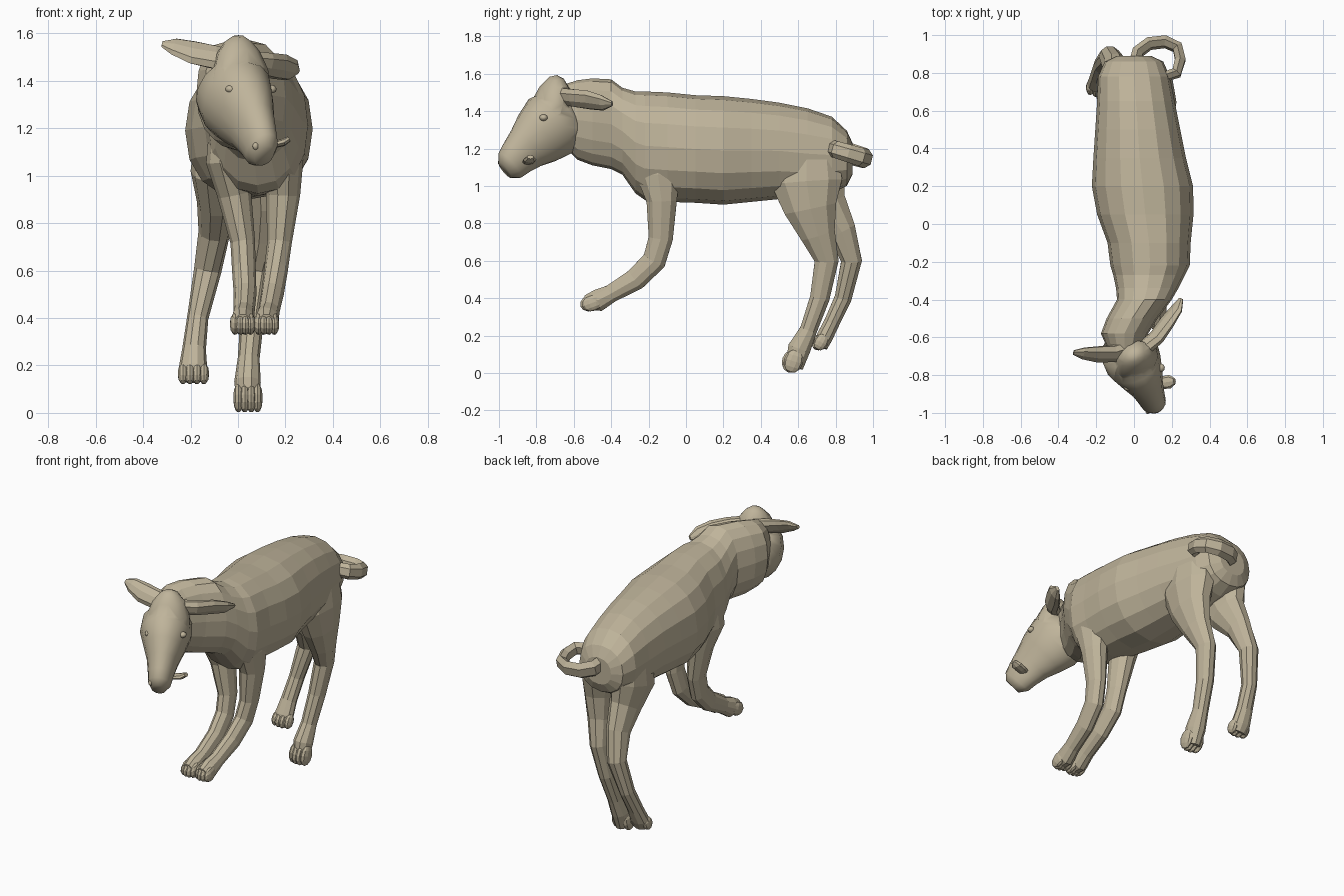
import bpy, bmesh, math
from mathutils import Vector

# Dull fawn coat
coat = bpy.data.materials.new("fawn_coat")
coat.diffuse_color = (0.52, 0.455, 0.325, 1)


def make(name, bm, smooth=False):
    bmesh.ops.recalc_face_normals(bm, faces=bm.faces)
    for f in bm.faces:
        f.smooth = smooth
    mesh = bpy.data.meshes.new(name)
    bm.to_mesh(mesh)
    bm.free()
    mesh.materials.append(coat)
    obj = bpy.data.objects.new(name, mesh)
    bpy.context.collection.objects.link(obj)
    return obj


def loft(name, pts, sides=12, ref=(1, 0, 0), axis=None, smooth=False, power=1.0):
    """Skin rings (x, y, z, half width along ref, other half width); power < 1 is boxier."""
    bm = bmesh.new()
    rings = []
    bulge = lambda v: math.copysign(abs(v) ** power, v)
    for i, p in enumerate(pts):
        before = Vector(pts[max(i - 1, 0)][:3])
        after = Vector(pts[min(i + 1, len(pts) - 1)][:3])
        t = Vector(axis) if axis else (after - before).normalized()
        side = Vector(ref)
        side = (side - t * side.dot(t)).normalized()
        up = t.cross(side)
        ring = []
        for k in range(sides):
            a = 2 * math.pi * k / sides
            ring.append(bm.verts.new(Vector(p[:3]) + side * p[3] * bulge(math.cos(a))
                                     + up * p[4] * bulge(math.sin(a))))
        rings.append(ring)
    for r, s in zip(rings, rings[1:]):
        for k in range(sides):
            j = (k + 1) % sides
            bm.faces.new((r[k], r[j], s[j], s[k]))
    bm.faces.new(rings[0])
    bm.faces.new(rings[-1])
    return make(name, bm, smooth)


def blob(name, loc, size, rot=(0, 0, 0), smooth=False):
    bm = bmesh.new()
    bmesh.ops.create_uvsphere(bm, u_segments=10, v_segments=6, radius=1)
    obj = make(name, bm, smooth)
    obj.location, obj.scale, obj.rotation_euler = loc, size, rot
    return obj


def toes(name, loc, size, spread, rot=(0, 0, 0)):
    for i in range(4):
        u = (i - 1.5) / 1.5
        inner = 1 - abs(u)
        blob(f"{name}_{i + 1}", (loc[0] + u * spread, loc[1] - inner * 0.015, loc[2]), size, rot)


def fuse(name, parts):
    """Union overlapping parts into one clean skin."""
    base = parts[0]
    for p in parts[1:]:
        mod = base.modifiers.new("union", "BOOLEAN")
        mod.operation, mod.solver, mod.object = "UNION", "EXACT", p
    bpy.context.view_layer.update()
    deps = bpy.context.evaluated_depsgraph_get()
    mesh = bpy.data.meshes.new_from_object(base.evaluated_get(deps))
    base.modifiers.clear()
    base.data, base.name = mesh, name
    for p in parts[1:]:
        bpy.data.objects.remove(p)


# Torso and neck: y, centre x, half width, top, bottom
torso = [
    (0.89, 0.0, 0.09, 1.23, 1.06), (0.86, 0.0, 0.155, 1.295, 1.0),
    (0.78, 0.0, 0.19, 1.37, 0.96), (0.65, 0.01, 0.205, 1.415, 0.93),
    (0.5, 0.02, 0.225, 1.445, 0.93), (0.35, 0.03, 0.245, 1.465, 0.915),
    (0.2, 0.045, 0.268, 1.48, 0.90), (0.05, 0.06, 0.255, 1.485, 0.91),
    (-0.1, 0.08, 0.22, 1.5, 0.915), (-0.22, 0.085, 0.21, 1.505, 0.925),
    (-0.27, 0.08, 0.19, 1.505, 0.96), (-0.34, 0.07, 0.165, 1.525, 1.06),
    (-0.4, 0.055, 0.145, 1.57, 1.09), (-0.5, -0.01, 0.135, 1.575, 1.11),
    (-0.58, -0.05, 0.125, 1.565, 1.14), (-0.66, -0.05, 0.09, 1.54, 1.22),
]
body = [loft("torso_and_neck", [(x, y, (t + b) / 2, w, (t - b) / 2) for y, x, w, t, b in torso],
             sides=16, axis=(0, 1, 0), power=0.9)]

# Front legs: y, z, right x, left x, half width, half depth
front = [
    (-0.13, 1.33, 0.15, 0.0, 0.05, 0.09), (-0.14, 1.22, 0.185, -0.04, 0.08, 0.125),
    (-0.15, 1.06, 0.19, -0.05, 0.085, 0.125),
    (-0.13, 0.92, 0.19, -0.015, 0.072, 0.085), (-0.135, 0.72, 0.175, 0.02, 0.052, 0.068),
    (-0.17, 0.6, 0.16, 0.025, 0.05, 0.067), (-0.27, 0.5, 0.145, 0.03, 0.048, 0.062),
    (-0.4, 0.425, 0.13, 0.025, 0.045, 0.05), (-0.47, 0.388, 0.122, 0.02, 0.05, 0.062),
    (-0.535, 0.375, 0.12, 0.02, 0.04, 0.042),
]
for tag, c in (("right", 2), ("left", 3)):
    body.append(loft(f"{tag}_front_leg", [(r[c], r[0], r[1], r[4], r[5]) for r in front], sides=10))
    toes(f"{tag}_front_toe", (front[-1][c], -0.5, 0.375), (0.022, 0.058, 0.044), 0.033, (0.35, 0, 0))

# Hind legs, kicked back unevenly
body.append(loft("right_hind_leg", [
    (0.09, 0.65, 1.26, 0.06, 0.1), (0.11, 0.645, 1.15, 0.1, 0.18),
    (0.12, 0.645, 1.02, 0.105, 0.2),
    (0.125, 0.665, 0.88, 0.088, 0.148), (0.11, 0.705, 0.74, 0.07, 0.098),
    (0.085, 0.752, 0.6, 0.056, 0.067), (0.06, 0.715, 0.4, 0.05, 0.055),
    (0.045, 0.655, 0.23, 0.046, 0.048), (0.04, 0.605, 0.13, 0.056, 0.064),
    (0.042, 0.578, 0.03, 0.044, 0.05)], sides=10))
toes("right_hind_toe", (0.042, 0.575, 0.063), (0.023, 0.052, 0.063), 0.04, (-0.3, 0, 0))
body.append(loft("left_hind_leg", [
    (-0.07, 0.68, 1.26, 0.06, 0.1), (-0.09, 0.675, 1.15, 0.095, 0.165),
    (-0.1, 0.68, 1.02, 0.1, 0.185),
    (-0.09, 0.745, 0.89, 0.083, 0.125), (-0.1, 0.83, 0.76, 0.067, 0.083),
    (-0.128, 0.885, 0.6, 0.058, 0.058), (-0.17, 0.84, 0.4, 0.045, 0.048),
    (-0.185, 0.78, 0.27, 0.05, 0.044), (-0.19, 0.74, 0.19, 0.06, 0.046),
    (-0.185, 0.72, 0.14, 0.05, 0.038)], sides=10))
toes("left_hind_toe", (-0.188, 0.722, 0.165), (0.023, 0.038, 0.046), 0.044, (-0.5, 0, 0))

# Head, turned towards +x
head = [
    (-0.06, -0.61, 1.41, 0.08, 0.10), (-0.04, -0.66, 1.365, 0.145, 0.165),
    (-0.005, -0.725, 1.32, 0.152, 0.19), (0.03, -0.79, 1.26, 0.122, 0.165),
    (0.06, -0.85, 1.205, 0.093, 0.13), (0.085, -0.905, 1.15, 0.076, 0.107),
    (0.1, -0.94, 1.11, 0.068, 0.092), (0.112, -0.968, 1.085, 0.042, 0.055),
]
turn = (0.85, 0.5, 0)
body.append(loft("head", head, sides=16, ref=turn, smooth=True))
body.append(loft("crown", [(0.02, -0.75, 1.34, 0.13, 0.08), (0.01, -0.72, 1.44, 0.125, 0.095),
                           (0.0, -0.70, 1.52, 0.095, 0.08), (0.0, -0.705, 1.565, 0.06, 0.05),
                           (0.0, -0.71, 1.588, 0.025, 0.02)], sides=12, ref=turn, smooth=True))
for tag, s in (("left", -1), ("right", 1)):
    blob(f"{tag}_eye", (0.055 + 0.085 * s, -0.812 + 0.05 * s, 1.365), (0.024, 0.022, 0.018), (0, 0, 0.5), True)
    blob(f"{tag}_nostril", (0.105 + 0.03 * s, -0.975 + 0.018 * s, 1.125), (0.014, 0.012, 0.016), (0, 0, 0.5), True)

# Tongue hanging out at the side
loft("tongue", [(0.09, -0.86, 1.12, 0.012, 0.025), (0.15, -0.84, 1.13, 0.014, 0.034),
                (0.19, -0.835, 1.14, 0.016, 0.036), (0.215, -0.832, 1.155, 0.012, 0.018)],
     sides=8, ref=(0, 0, 1))

# Ears
body.append(loft("left_ear", [(-0.04, -0.66, 1.49, 0.05, 0.04), (-0.1, -0.685, 1.5, 0.06, 0.036),
                  (-0.19, -0.69, 1.52, 0.062, 0.028), (-0.27, -0.685, 1.545, 0.045, 0.02),
                  (-0.32, -0.68, 1.555, 0.015, 0.01)], sides=8, ref=(0, 0.8, 1)))
body.append(loft("right_ear", [(0.05, -0.66, 1.48, 0.05, 0.04), (0.12, -0.6, 1.47, 0.055, 0.036),
                   (0.175, -0.52, 1.46, 0.06, 0.03), (0.225, -0.45, 1.445, 0.05, 0.022),
                   (0.25, -0.395, 1.44, 0.015, 0.01)], sides=8, ref=(0.6, -0.2, 1)))

# Curled tail
curl = [(0.0, 0.83), (0.02, 0.91), (0.08, 0.955), (0.165, 0.965), (0.23, 0.935),
        (0.245, 0.87), (0.225, 0.8), (0.165, 0.78), (0.1, 0.82)]
body.append(loft("tail", [(x, y, 1.195 - (y - 0.8) * 0.3, 0.058 - 0.002 * i, 0.036 - 0.0008 * i)
                          for i, (x, y) in enumerate(curl)], sides=6, ref=(0, 0.25, 1)))

fuse("body", body)
